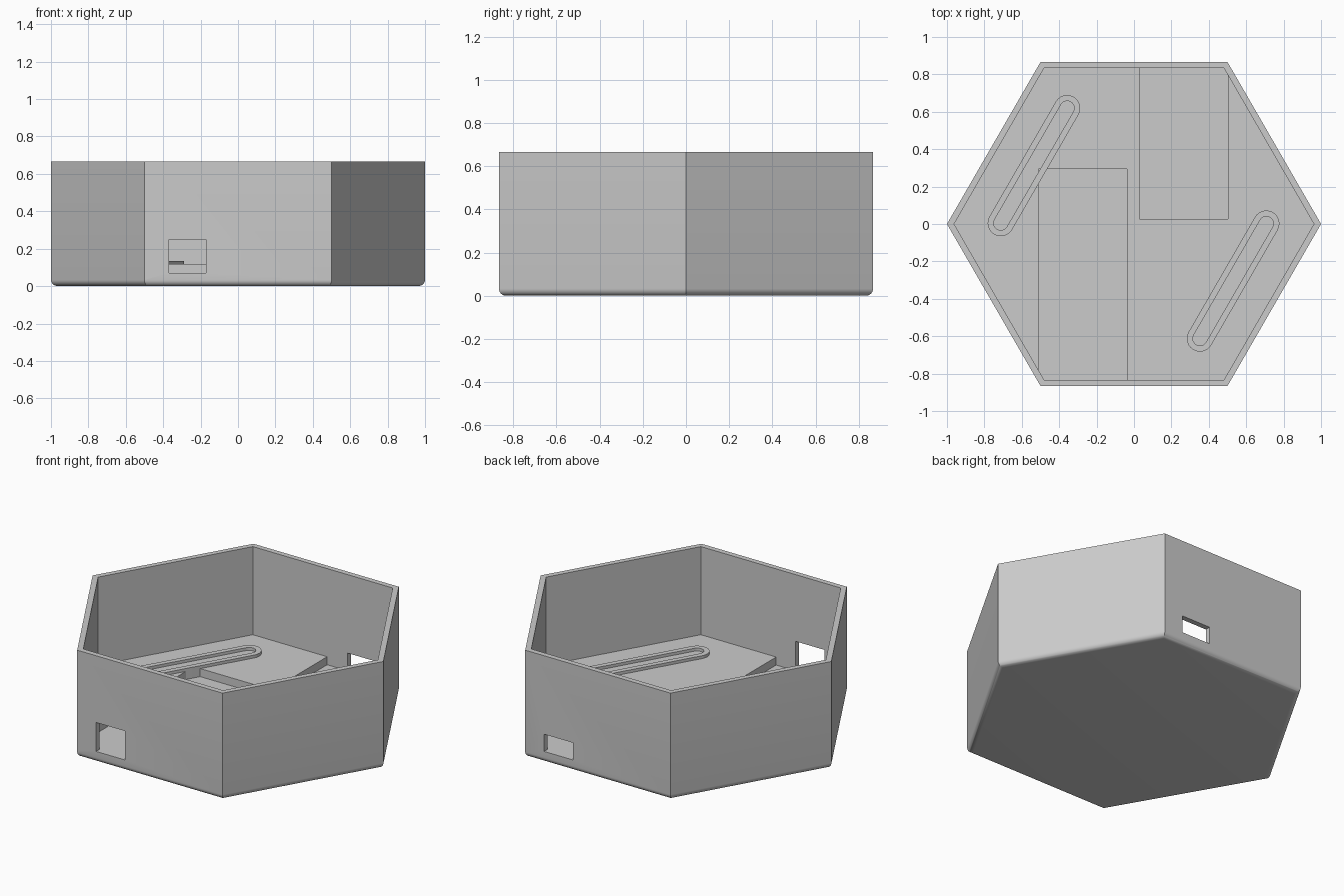
import bpy, bmesh
from math import cos, sin, pi, radians
from mathutils import Matrix

WALL, HEIGHT, DECK, BAY = 0.033, 0.665, 0.117, 0.067
APOTHEM = cos(pi / 6)

cube = bpy.data.objects.get("Cube")
if cube:
    bpy.data.objects.remove(cube, do_unlink=True)

grey = bpy.data.materials.new("plain grey")
grey.use_nodes = True
grey.diffuse_color = (0.6, 0.6, 0.6, 1)
grey.node_tree.nodes["Principled BSDF"].inputs["Base Color"].default_value = grey.diffuse_color


def make(name, bm):
    bmesh.ops.recalc_face_normals(bm, faces=bm.faces)
    mesh = bpy.data.meshes.new(name)
    bm.to_mesh(mesh)
    bm.free()
    obj = bpy.data.objects.new(name, mesh)
    bpy.context.collection.objects.link(obj)
    mesh.materials.append(grey)
    return obj


def hexagon(name, profile):
    """Closed six-sided solid from (inset, height) steps."""
    bm = bmesh.new()
    rings = []
    for inset, z in profile:
        r = 1 - inset / APOTHEM
        rings.append([bm.verts.new((r * cos(i * pi / 3), r * sin(i * pi / 3), z)) for i in range(6)])
    for low, high in zip(rings, rings[1:]):
        for i in range(6):
            j = (i + 1) % 6
            bm.faces.new((low[i], low[j], high[j], high[i]))
    bm.faces.new(rings[0])
    bm.faces.new(rings[-1])
    return make(name, bm)


def cut(target, name, low, high):
    """Subtract a box given by two opposite corners."""
    bm = bmesh.new()
    size = [b - a for a, b in zip(low, high)]
    mid = [(a + b) / 2 for a, b in zip(low, high)]
    bmesh.ops.create_cube(bm, size=1, matrix=Matrix.Translation(mid) @ Matrix.Diagonal((*size, 1)))
    box = make(name, bm)
    box.hide_render = True
    box.hide_set(True)
    box.display_type = 'WIRE'
    mod = target.modifiers.new(name, 'BOOLEAN')
    mod.operation = 'DIFFERENCE'
    mod.solver = 'EXACT'
    mod.object = box


def capsule(length, r, z, steps=12):
    """Points of a slot outline along local x."""
    angles = [-pi / 2 + pi * i / steps for i in range(steps + 1)]
    end = [(length / 2 + r * cos(a), r * sin(a), z) for a in angles]
    return end + [(-x, -y, z) for x, y, z in end]


def slot_rim(name, x, y):
    bm = bmesh.new()
    top = DECK + 0.018
    loops = [[bm.verts.new(p) for p in capsule(0.71, r, z)]
             for r, z in ((0.07, BAY), (0.07, top), (0.038, top), (0.038, BAY))]
    n = len(loops[0])
    for a, b in zip(loops, loops[1:] + loops[:1]):
        for i in range(n):
            j = (i + 1) % n
            bm.faces.new((a[i], a[j], b[j], b[i]))
    obj = make(name, bm)
    obj.location = (x, y, 0)
    obj.rotation_euler.z = radians(60)
    return obj


# Outer tray with a rounded bottom edge
R = 0.033
curve = [(R * (1 - sin(a)), R * (1 - cos(a))) for a in (i * pi / 16 for i in range(9))]
tray = hexagon("tray", curve + [(0, HEIGHT), (WALL, HEIGHT), (WALL, BAY)])
cut(tray, "front_port_cutter", (-0.37, -1, 0.07), (-0.17, -0.7, 0.25))
cut(tray, "back_port_cutter", (0.17, 0.7, 0.07), (0.37, 1, 0.177))

# Raised deck with two sunken bays
deck = hexagon("deck", [(WALL / 2, BAY - 0.02), (WALL / 2, DECK)])
cut(deck, "front_bay_cutter", (-0.51, -1, 0), (-0.037, 0.293, 0.3))
cut(deck, "back_bay_cutter", (0.03, 0.027, 0), (0.503, 1, 0.3))

# Raised slot rims
rims = [slot_rim("left_slot_rim", 0.53, -0.305), slot_rim("right_slot_rim", -0.535, 0.312)]

for obj in [tray] + rims:
    bpy.ops.object.select_all(action='DESELECT')
    obj.select_set(True)
    bpy.context.view_layer.objects.active = obj
    bpy.ops.object.shade_smooth_by_angle(angle=radians(30))
